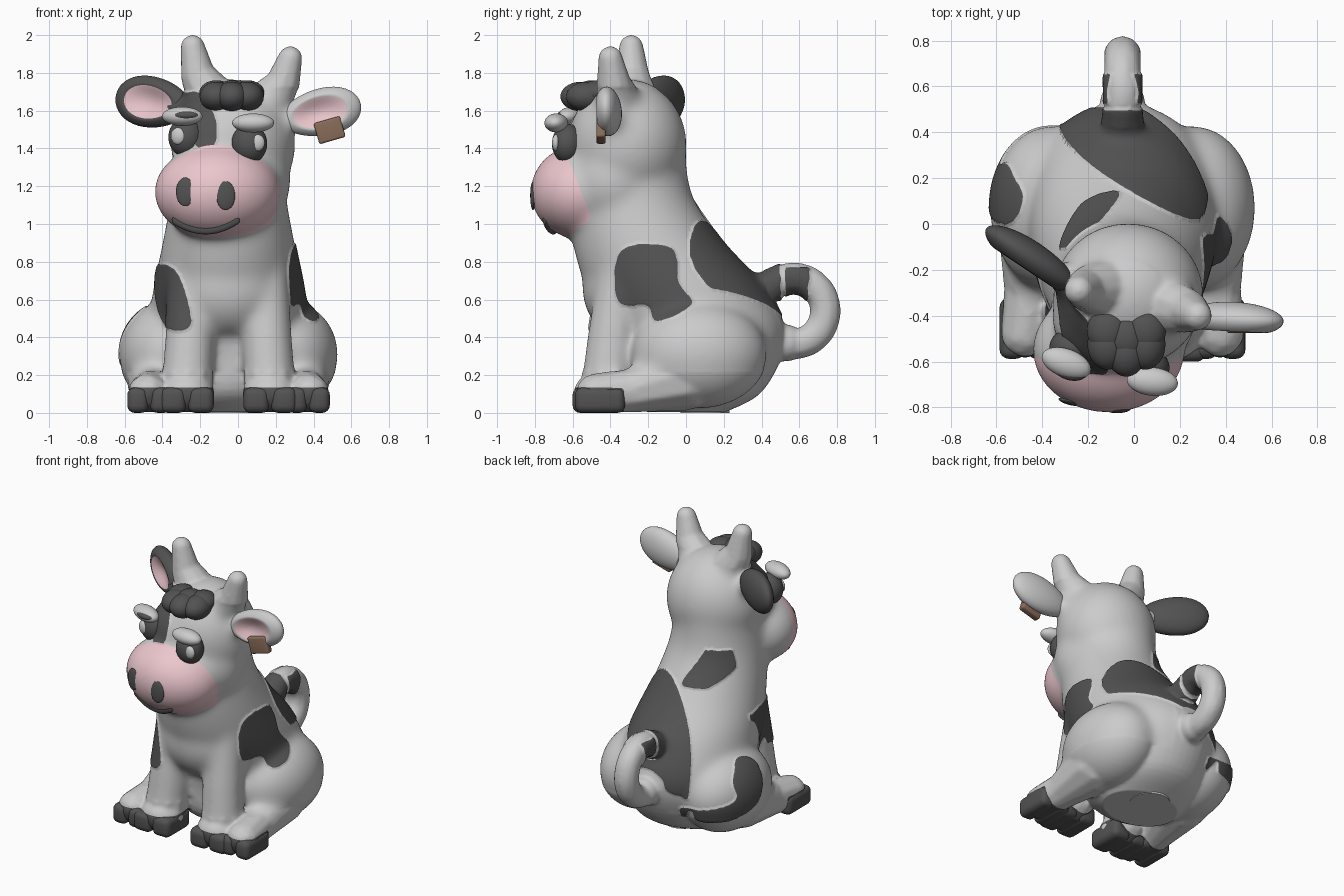
import bpy, bmesh, math
from mathutils import Vector, Matrix
from mathutils.bvhtree import BVHTree

if "Cube" in bpy.data.objects:
    bpy.data.objects.remove(bpy.data.objects["Cube"])

CX = -0.05  # body centre line


def material(name, *rgb):
    m = bpy.data.materials.new(name)
    m.diffuse_color = (*rgb, 1)
    m.use_nodes = True
    m.node_tree.nodes["Principled BSDF"].inputs["Base Color"].default_value = m.diffuse_color
    return m


WHITE = material("white", .82, .82, .79)
DARK = material("dark_grey", .085, .085, .085)
PINK = material("pink", .83, .57, .61)
BROWN = material("brown", .25, .15, .1)


def add_object(name, bm, *mats):
    me = bpy.data.meshes.new(name)
    bm.to_mesh(me)
    bm.free()
    for m in mats:
        me.materials.append(m)
    me.shade_smooth()
    ob = bpy.data.objects.new(name, me)
    bpy.context.collection.objects.link(ob)
    return ob


def blob(bm, c, r, sub=4):
    r = r if isinstance(r, tuple) else (r, r, r)
    bmesh.ops.create_icosphere(bm, subdivisions=sub, radius=1,
                               matrix=Matrix.Translation(c) @ Matrix.Diagonal((*r, 1)))


def chain(bm, *pts):
    """Tapered limb: overlapping balls along (x, y, z, radius) points."""
    for a, b in zip(pts, pts[1:]):
        a, b = Vector(a), Vector(b)
        n = max(2, int((b - a).to_3d().length / (0.2 * min(a[3], b[3]))))
        for i in range(n + 1):
            p = a.lerp(b, i / n)
            blob(bm, p.to_3d(), p[3], 2)


def spline(pts, closed=True, n=6):
    out, k = [], len(pts)
    for i in range(k if closed else k - 1):
        q = [Vector(pts[(i + d) % k if closed else min(max(i + d, 0), k - 1)]) for d in (-1, 0, 1, 2)]
        for s in range(n):
            t = s / n
            out.append(0.5 * (2 * q[1] + (q[2] - q[0]) * t + (2 * q[0] - 5 * q[1] + 4 * q[2] - q[3]) * t * t
                              + (3 * q[1] - q[0] - 3 * q[2] + q[3]) * t ** 3))
    return out if closed else out + [Vector(pts[-1])]


def inside(x, y, poly):
    hit, p = False, poly[-1]
    for q in poly:
        if (q[1] > y) != (p[1] > y) and x < (p[0] - q[0]) * (y - q[1]) / (p[1] - q[1]) + q[0]:
            hit = not hit
        p = q
    return hit


# torso and neck: loft of ellipses (z, y centre, x radius, y radius)
bm = bmesh.new()
prev = None
rings = [(0, 0, .26, .2), (.12, .03, .36, .38), (.4, .07, .42, .46), (.65, -.05, .4, .475),
         (.9, -.2, .35, .4), (1.15, -.29, .305, .325), (1.4, -.3, .28, .295)]
for z, y, rx, ry in spline(rings, False):
    ring = [bm.verts.new((CX + rx * math.cos(i * math.tau / 48), y + ry * math.sin(i * math.tau / 48), z))
            for i in range(48)]
    if prev:
        for i in range(48):
            j = (i + 1) % 48
            bm.faces.new((prev[i], prev[j], ring[j], ring[i]))
    else:
        bm.faces.new(ring[::-1])
    prev = ring
bm.faces.new(prev)
blob(bm, (CX, -.31, .66), (.3, .24, .27))  # chest

# head, jaw, muzzle, horns and ear roots
blob(bm, (-.025, -.31, 1.42), (.33, .315, .345))
blob(bm, (-.08, -.41, 1.42), (.28, .23, .24))
blob(bm, (-.035, -.38, 1.23), (.315, .28, .3))
blob(bm, (-.11, -.55, 1.17), (.335, .275, .255))
chain(bm, (-.13, -.28, 1.65, .14), (-.21, -.285, 1.78, .095), (-.24, -.29, 1.938, .066))
chain(bm, (.13, -.35, 1.61, .14), (.235, -.38, 1.735, .095), (.277, -.4, 1.878, .066))
chain(bm, (.2, -.36, 1.52, .1), (.3, -.4, 1.56, .06))
chain(bm, (-.22, -.29, 1.58, .09), (-.34, -.21, 1.62, .06))
# legs and haunches
for s in (-1, 1):
    chain(bm, (CX + s * .19, -.34, .75, .13), (CX + s * .205, -.39, .4, .138), (CX + s * .22, -.42, .14, .142))
    blob(bm, (CX + s * .22, -.455, .1), (.145, .14, .12))
    blob(bm, (CX + s * .31, .07, .31), (.27, .36, .285))
    chain(bm, (CX + s * .425, -.475, .1, .112), (CX + s * .4, -.28, .12, .12), (CX + s * .36, 0, .2, .19))
# curled tail: an arc that starts and ends on the back
arc = [math.radians(120 - 235 * i / 24) for i in range(25)]
chain(bm, (CX, .36, .62, .1), *[(CX, .57 + .168 * math.cos(a), .54 + .175 * math.sin(a), .084) for a in arc])
blob(bm, (CX, .53, .37), .098)

# fuse everything into one smooth skin
tmp = add_object("skin_source", bm)
rm = tmp.modifiers.new("fuse", 'REMESH')
rm.mode, rm.voxel_size = 'VOXEL', 0.01
sm = tmp.modifiers.new("soften", 'SMOOTH')
sm.factor, sm.iterations = 0.5, 14
skin = bpy.data.meshes.new_from_object(tmp.evaluated_get(bpy.context.evaluated_depsgraph_get()))
bpy.data.objects.remove(tmp)
bm = bmesh.new()
bm.from_mesh(skin)
# blend the big forms further, sparing feet, horns and tail
soft = [v for v in bm.verts if .22 < v.co.z < 1.72 and not (v.co.y > .42 and abs(v.co.x - CX) < .12)]
for _ in range(60):
    bmesh.ops.smooth_vert(bm, verts=soft, factor=.5, use_axis_x=True, use_axis_y=True, use_axis_z=True)
for v in bm.verts:
    v.co.z = max(v.co.z, 0.004)
bm.normal_update()

# coat patches: projection axes, side test, rounded outline
patches = []


def patch(axes, test, *outline):
    patches.append(("xyz".index(axes[0]), "xyz".index(axes[1]), test, spline(outline)))


patch("xz", lambda c, n: c.y < -.1 and n.y < .15,
      (-.42, .78), (-.31, .73), (-.25, .47), (-.37, .45), (-.43, .6))
patch("yz", lambda c, n: c.x > .1 and n.x > 0,
      (-.34, .86), (-.08, .87), (-.04, .69), (.03, .57), (-.15, .48), (-.2, .57), (-.36, .59))
patch("xy", lambda c, n: c.z > .5 + .5 * c.x and n.z > -.1,
      (-.16, .57), (.02, .57), (.27, .35), (.28, .02), (-.1, .19), (-.32, .42))
patch("xy", lambda c, n: .75 < c.z < 1.2,
      (-.32, -.1), (-.22, .09), (-.06, .13), (-.21, -.06))
patch("yz", lambda c, n: c.x < -.25 and n.x < 0,
      (0, .5), (.12, .56), (.25, .46), (.27, .35), (.43, .28), (.38, .2), (.1, .28))
patch("xz", lambda c, n: c.y < -.12 and n.y < .3,
      (-.42, 1.66), (-.2, 1.69), (-.11, 1.5), (-.17, 1.37), (-.3, 1.52))
raised = set()
for f in bm.faces:
    c, n = f.calc_center_median(), f.normal
    if c.z < .133 and c.y < -.33 and abs(c.x - CX) > .08:  # hooves
        f.material_index = 1
    elif .88 < c.z < 1.42 and c.y < -.5 - (.39 * (c.z - 1.03) if c.z > 1.03 else 1.3 * (1.03 - c.z)):
        f.material_index = 2      # muzzle
    elif (any(test(c, n) and inside(c[i], c[j], p) for i, j, test, p in patches if c.y < .5)
          or abs(c.x - CX) < .13 and .6 < c.z < .765 and (.4 < c.y < .5 or .525 < c.y < .65)):  # tail bands
        f.material_index = 1
        raised.update(f.verts)
for v in raised:
    v.co += v.normal * .008
# even out the colour borders
border = {}
for e in bm.edges:
    if len({f.material_index for f in e.link_faces}) > 1:
        for v in e.verts:
            border.setdefault(v, []).append(e.other_vert(v))
for _ in range(5):
    new = {v: v.co.lerp(sum((o.co for o in near), Vector()) / len(near), .5) for v, near in border.items()}
    for v, co in new.items():
        v.co = co
tree = BVHTree.FromBMesh(bm)
add_object("body", bm, WHITE, DARK, PINK)


def on_face(x, z):
    return tree.ray_cast(Vector((x, -2, z)), Vector((0, 1, 0)))[0] + Vector((0, .006, 0))


def ellipsoid(name, c, r, mat, yaw=0.0):
    bm = bmesh.new()
    m = Matrix.Translation(c) @ Matrix.Rotation(yaw, 4, 'Z') @ Matrix.Diagonal((*r, 1))
    bmesh.ops.create_uvsphere(bm, u_segments=32, v_segments=20, radius=1, matrix=m)
    return add_object(name, bm, mat)


def ear(name, c, along, front, size, mat):
    L, F = Vector(along).normalized(), Vector(front)
    F = (F - L * F.dot(L)).normalized()
    U = F.cross(L)
    bm = bmesh.new()
    bmesh.ops.create_uvsphere(bm, u_segments=40, v_segments=40, radius=1)
    for f in bm.faces:
        p = f.calc_center_median()
        f.material_index = int(p.z > 0 and p.xy.length < .66)
    for v in bm.verts:
        p = v.co.copy()
        rho = p.xy.length / .72
        if p.z > 0 and rho < 1:   # hollow of the ear
            p.z *= rho ** 2 * .75 + .25
        v.co = Vector(c) + L * p.x * size[0] + U * p.y * size[1] * (1 + .15 * p.x) + F * p.z * size[2]
    bmesh.ops.recalc_face_normals(bm, faces=bm.faces)
    add_object(name, bm, mat, PINK)


ear("left_ear", (-.45, -.15, 1.645), (-.82, .55, .1), (-.45, -.85, 0), (.235, .135, .075), DARK)
ear("right_ear", (.435, -.415, 1.59), (.95, -.05, .2), (.05, -1, 0), (.22, .125, .075), WHITE)


def rounded_box(name, c, size, bevel, mat, tilt=0.0):
    bm = bmesh.new()
    bmesh.ops.create_cube(bm, size=1, matrix=Matrix.Diagonal((*size, 1)))
    bmesh.ops.bevel(bm, geom=bm.edges[:], offset=bevel, segments=4, profile=.5, affect='EDGES')
    bm.transform(Matrix.Translation(c) @ Matrix.Rotation(tilt, 4, 'Y'))
    return add_object(name, bm, mat)


rounded_box("ear_tag", (.485, -.45, 1.497), (.145, .05, .115), .012, BROWN, -.28)

# eyes with glints and heavy lids, placed relative to each eye
for side, s, eye, yaw in (("left", -1, Vector((-.275, -.545, 1.46)), -.35),
                          ("right", 1, Vector((.06, -.625, 1.425)), -.1)):
    ellipsoid(side + "_eye", eye, (.095, .085, .105), DARK, yaw)
    ellipsoid(side + "_eye_glint", eye + Vector((s * .042, -.062, .005)), (.04, .022, .045), WHITE, yaw)
    ellipsoid(side + "_eyelid", eye + Vector((s * .02, -.062, .11)), (.112, .062, .05), WHITE, yaw)
ellipsoid("left_eyelid_stripe", (-.28, -.622, 1.575), (.085, .058, .03), DARK, -.35)

# nostrils and mouth
for side, x, z in (("left", -.28, 1.17), ("right", -.065, 1.15)):
    ellipsoid(side + "_nostril", on_face(x, z), (.05, .014, .076), DARK, 1.5 * (x + .11))
bm = bmesh.new()
for i in range(41):
    t = i / 20 - 1
    blob(bm, on_face(-.17 + .16 * t, .972 + .05 * t * t), (.02, .013, .028), 2)
add_object("mouth", bm, DARK)

# forelock
bm = bmesh.new()
for i in (-1, 0, 1):
    x, y = -.033 + .082 * i, -.555 + .03 * abs(i)
    blob(bm, (x, y, 1.675), (.088, .11, .078))
    blob(bm, (x, y + .06, 1.695), (.09, .1, .066))
add_object("forelock", bm, DARK)

# hooves: two toes per foot
for s, side in ((-1, "left"), (1, "right")):
    for kind, off, w, y in (("front", .22, .138, -.468), ("rear", .42, .112, -.455)):
        for t, toe in ((-1, "a"), (1, "b")):
            rounded_box(f"{side}_{kind}_hoof_{toe}", (CX + s * off + t * (w / 2 + .004), y, .0675),
                        (w, .265, .135), .04, DARK)

# base plug
bm = bmesh.new()
bmesh.ops.create_cone(bm, cap_ends=True, segments=48, radius1=.13, radius2=.13, depth=.02,
                      matrix=Matrix.Translation((CX, .1, .01)))
add_object("base_plug", bm).data.shade_flat()
